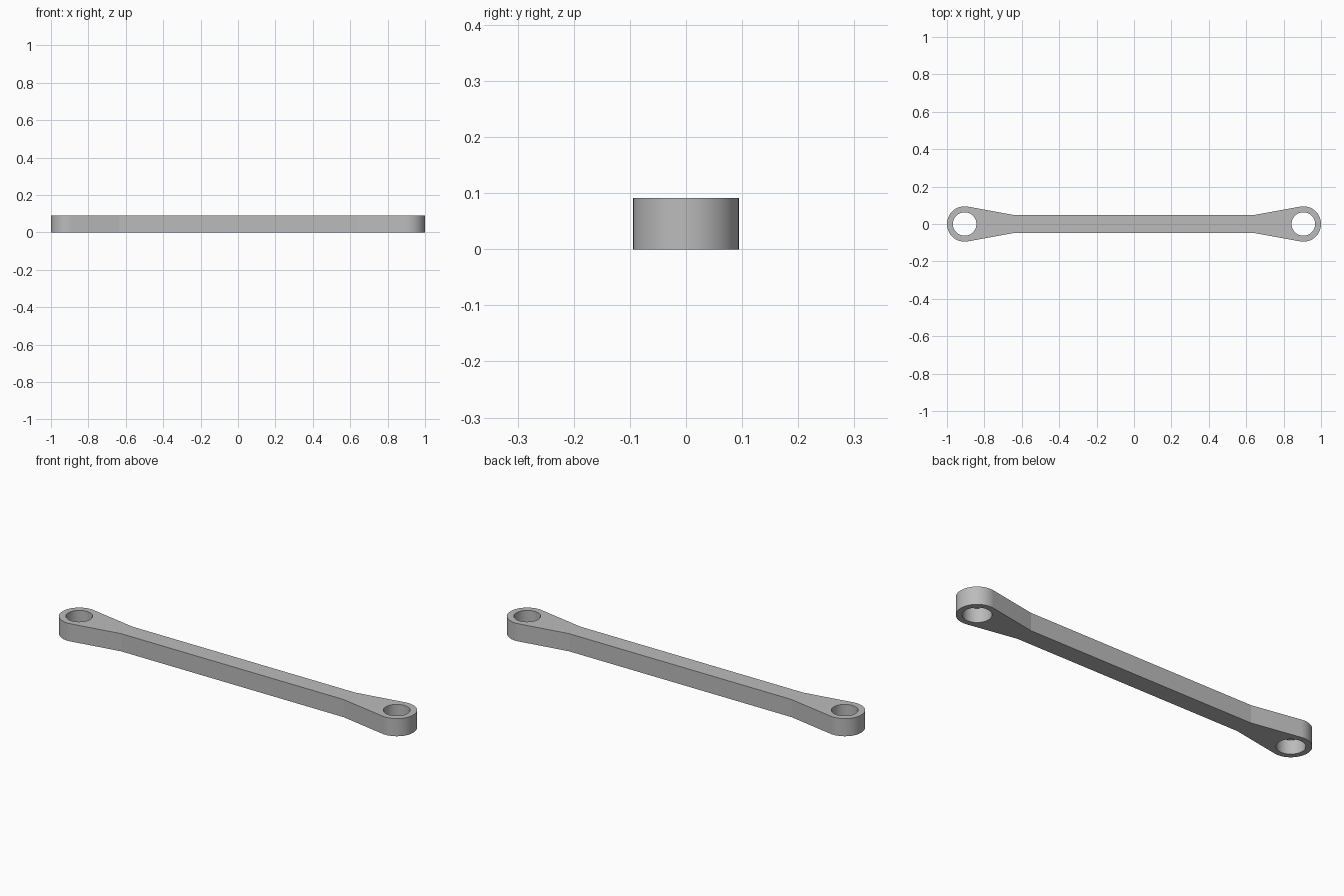
import bpy
import bmesh
from math import pi, cos, sin, acos, atan2, hypot, radians

cube = bpy.data.objects.get("Cube")
if cube:
    bpy.data.objects.remove(cube)

HEIGHT = 0.091
HUB_X, HUB_R = 0.9055, 0.0945        # eye centre and outer radius
BAR_X, BAR_Y = 0.635, 0.047          # where the straight bar meets the taper
LIP_R, BORE_R, LIP_Z = 0.0628, 0.066, 0.072
ARC_STEPS, BORE_STEPS = 40, 64


def circle(cx, r, start, end, steps):
    angles = [start + (end - start) * i / steps for i in range(steps + 1)]
    return [(cx + r * cos(a), r * sin(a)) for a in angles]


def bore(cx, r):
    return circle(cx, r, 0, 2 * pi, BORE_STEPS)[:-1]


def ring(bm, points, z):
    return [bm.verts.new((x, y, z)) for x, y in points]


def bridge(bm, lower, upper):
    n = len(lower)
    for i in range(n):
        j = (i + 1) % n
        bm.faces.new((lower[i], lower[j], upper[j], upper[i]))


def cap(bm, rings):
    edges = [bm.edges.get((r[i - 1], r[i])) for r in rings for i in range(len(r))]
    bmesh.ops.triangle_fill(bm, use_beauty=True, use_dissolve=False, edges=edges)


# Outline: round ends joined by tangent tapers to a narrow straight bar
dx, dy = BAR_X - HUB_X, BAR_Y
tangent = atan2(dy, dx) - acos(HUB_R / hypot(dx, dy))
outline = circle(HUB_X, HUB_R, -tangent, tangent, ARC_STEPS)
outline += [(BAR_X, BAR_Y), (-BAR_X, BAR_Y)]
outline += circle(-HUB_X, HUB_R, pi - tangent, pi + tangent, ARC_STEPS)
outline += [(-BAR_X, -BAR_Y), (BAR_X, -BAR_Y)]

# Outer wall
bm = bmesh.new()
bottom, top = ring(bm, outline, 0), ring(bm, outline, HEIGHT)
bridge(bm, bottom, top)
bottom_rings, top_rings = [bottom], [top]

# Through bores, each with a slight retaining lip at the top
for cx in (-HUB_X, HUB_X):
    levels = [ring(bm, bore(cx, r), z) for r, z in
              ((BORE_R, 0), (BORE_R, LIP_Z), (LIP_R, LIP_Z), (LIP_R, HEIGHT))]
    for low, high in zip(levels, levels[1:]):
        bridge(bm, low, high)
    bottom_rings.append(levels[0])
    top_rings.append(levels[-1])

# Flat upper and lower faces
cap(bm, bottom_rings)
cap(bm, top_rings)
bmesh.ops.recalc_face_normals(bm, faces=bm.faces)
for face in bm.faces:
    face.smooth = True

mesh = bpy.data.meshes.new("connecting_rod")
bm.to_mesh(mesh)
bm.free()
mesh.set_sharp_from_angle(angle=radians(8))
rod = bpy.data.objects.new("connecting_rod", mesh)
bpy.context.collection.objects.link(rod)

# Grey metal
grey = bpy.data.materials.new("plain_grey")
grey.use_nodes = True
color = (0.5, 0.5, 0.5, 1)
grey.diffuse_color = color
grey.node_tree.nodes["Principled BSDF"].inputs["Base Color"].default_value = color
mesh.materials.append(grey)
